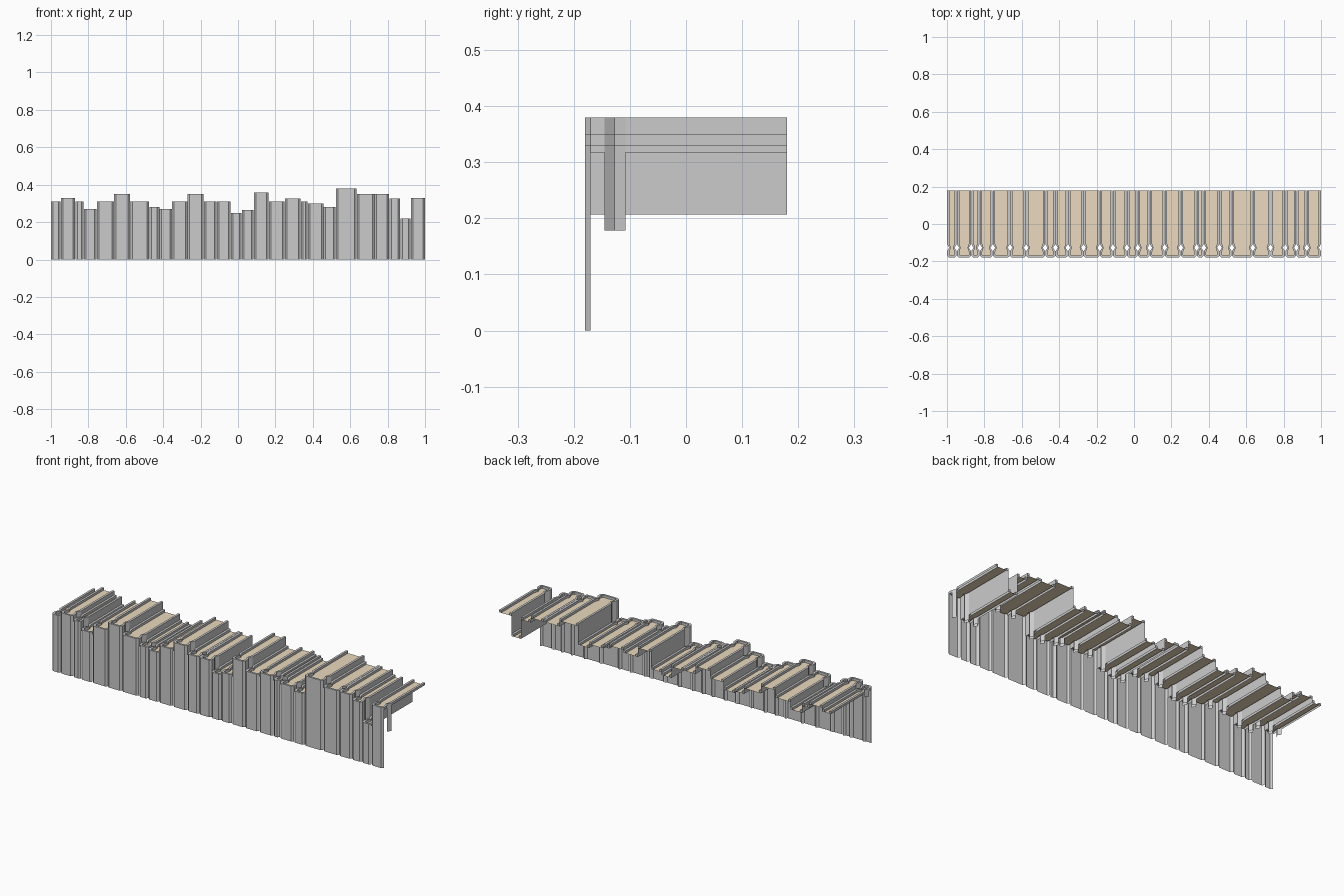
import bpy, bmesh

if "Cube" in bpy.data.objects:
    bpy.data.objects.remove(bpy.data.objects["Cube"])

# Book boundaries along the row and book heights
EDGES = [-1.0, -.947, -.87, -.825, -.755, -.663, -.577, -.475, -.42, -.353,
         -.27, -.183, -.113, -.038, .02, .084, .164, .25, .335, .373, .457,
         .523, .635, .73, .808, .868, .924, 1.0]
TOPS = [.31, .33, .31, .27, .31, .35, .31, .28, .27, .31, .35, .31, .31, .25,
        .265, .358, .31, .325, .31, .30, .28, .38, .35, .35, .325, .22, .33]
T = .012        # cover thickness
DROP = .013     # pages sit this far below the cover edge
HINGE = .042    # length of the hinge groove

# Half outline of a cover as (inset from side, y), back edge to spine
OUTER = [(0, .18), (0, -.108), (.012, -.127), (0, -.145), (0, -.17), (.011, -.18)]
INNER = [(T, .18), (T, -.105), (T + .008, -.127), (T, -.148), (T, -.164), (T + .005, -.169)]

paper = bpy.data.materials.new("paper")
paper.diffuse_color = (.83, .70, .52, 1)
paper.use_nodes = True
paper.node_tree.nodes["Principled BSDF"].inputs["Base Color"].default_value = paper.diffuse_color


def outline(half, hw):
    """Left side from the back to the spine, then the mirrored right side."""
    left = [(-hw + dx, y) for dx, y in half]
    return left + [(-x, y) for x, y in reversed(left)]


def make_object(name, bm, x, mat=None):
    me = bpy.data.meshes.new(name)
    bm.to_mesh(me)
    bm.free()
    ob = bpy.data.objects.new(name, me)
    ob.location.x = x
    if mat:
        me.materials.append(mat)
    bpy.context.collection.objects.link(ob)


def quad(bm, a, b, a_z, b_z):
    """Upright wall between two plan points."""
    bm.faces.new([bm.verts.new(p) for p in
                  ((*a, a_z), (*b, a_z), (*b, b_z), (*a, b_z))])


def book(i):
    x0, x1, top = EDGES[i], EDGES[i + 1], TOPS[i]
    hw, cx = (x1 - x0) / 2 - .0008, (x0 + x1) / 2
    low_l = min(top, TOPS[i - 1]) if i else top
    low_r = min(top, TOPS[i + 1]) if i < len(TOPS) - 1 else top
    hinge_l = low_l - HINGE
    hinge_r = (low_r if i < len(TOPS) - 1 else low_l) - HINGE
    level = top - DROP
    out, inn = outline(OUTER, hw), outline(INNER, hw)
    bottoms = ([low_l - DROP, hinge_l, hinge_l, low_l - DROP, 0, 0, 0,
                low_r - DROP, hinge_r, hinge_r, low_r - DROP])

    # Cover: outer walls, inner lip and top rim
    bm = bmesh.new()
    for k, z in enumerate(bottoms):
        quad(bm, out[k], out[k + 1], z, top)
        quad(bm, inn[k + 1], inn[k], level, top)
        bm.faces.new([bm.verts.new((*p, top)) for p in
                      (out[k], out[k + 1], inn[k + 1], inn[k])])
    # Back ends of the two boards
    quad(bm, inn[0], out[0], level, top)
    quad(bm, out[-1], inn[-1], level, top)
    bmesh.ops.remove_doubles(bm, verts=bm.verts, dist=1e-5)
    make_object(f"book_cover_{i + 1}", bm, cx)

    # Page block top
    bm = bmesh.new()
    bm.faces.new([bm.verts.new((*p, level)) for p in inn])
    make_object(f"book_pages_{i + 1}", bm, cx, paper)


for i in range(len(TOPS)):
    book(i)
